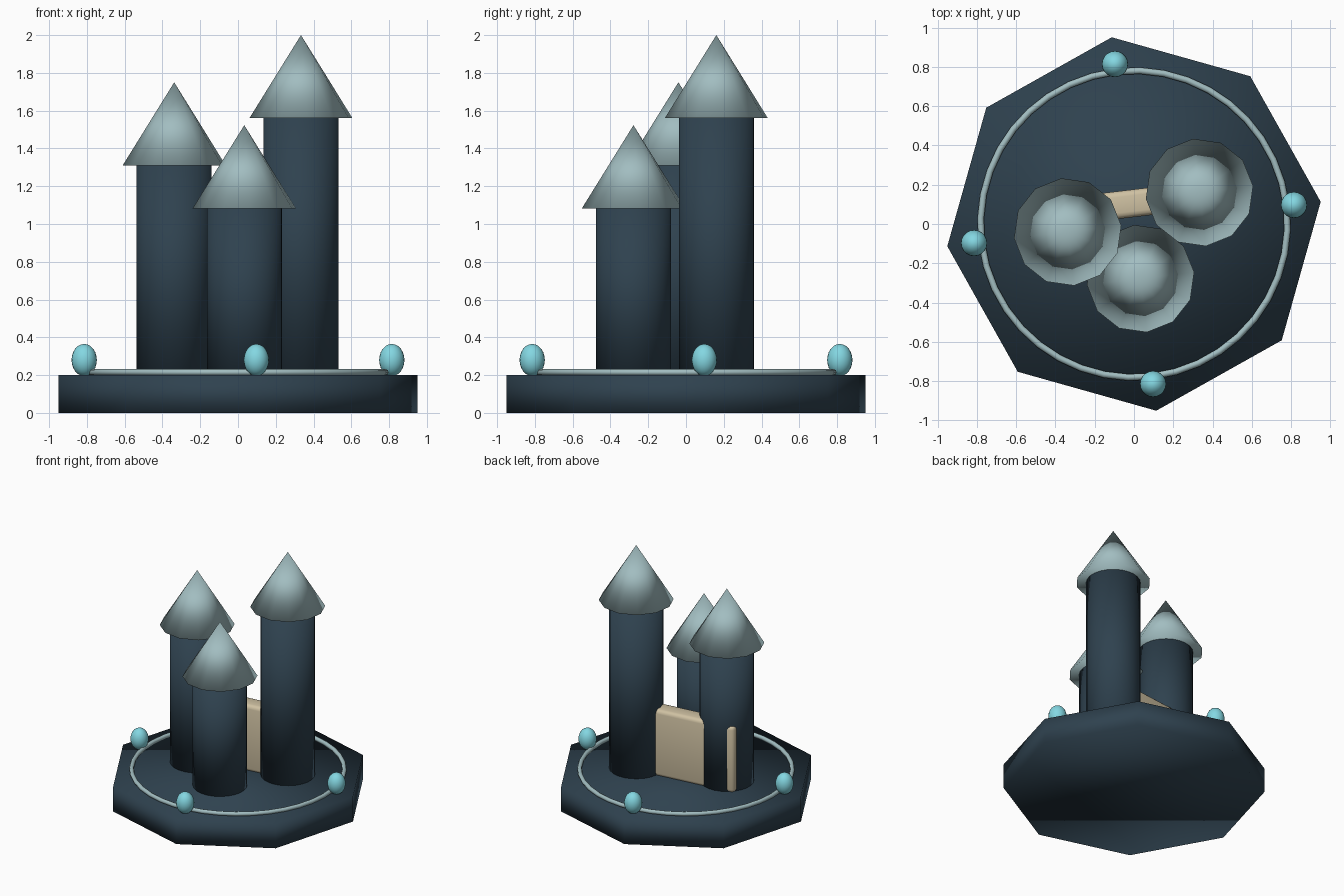
import bpy
from math import sin, cos, pi, radians

if "Cube" in bpy.data.objects:
    bpy.data.objects.remove(bpy.data.objects["Cube"])

TURN = radians(6.8)  # whole castle is turned slightly about z


def place(x, y, z):
    return (x * cos(TURN) - y * sin(TURN), x * sin(TURN) + y * cos(TURN), z)


def material(name, rgb):
    m = bpy.data.materials.new(name)
    m.diffuse_color = (*rgb, 1)
    m.use_nodes = True
    m.node_tree.nodes["Principled BSDF"].inputs["Base Color"].default_value = m.diffuse_color
    return m


dark = material("dark_stone", (0.028, 0.054, 0.078))
pale = material("pale_roof", (0.36, 0.51, 0.53))
aqua = material("aqua_gem", (0.23, 0.68, 0.76))
sand = material("sand_wall", (0.62, 0.53, 0.36))


def finish(name, mat):
    ob = bpy.context.object
    ob.name = name
    ob.data.materials.append(mat)
    bpy.ops.object.shade_smooth()
    return ob


def cylinder(name, x, y, r, z0, z1, sides, mat):
    bpy.ops.mesh.primitive_cylinder_add(
        vertices=sides, radius=r, depth=z1 - z0,
        location=place(x, y, (z0 + z1) / 2), rotation=(0, 0, TURN))
    return finish(name, mat)


# Octagonal base
cylinder("base", 0, 0, 0.957, 0, 0.2, 8, dark)

# Three towers with overhanging cone roofs
for name, x, y, top in (("left", -0.34, 0, 1.31),
                        ("right", 0.35, 0.12, 1.56),
                        ("front", 0, -0.28, 1.083)):
    cylinder(name + "_tower", x, y, 0.2, 0.19, top, 24, dark)
    bpy.ops.mesh.primitive_cone_add(
        vertices=12, radius1=0.275, radius2=0, depth=0.44,
        location=place(x, y, top + 0.22), rotation=(0, 0, TURN))
    finish(name + "_roof", pale)

# Rounded wall joining the two rear towers
bpy.ops.mesh.primitive_cube_add(size=1, location=place(0, 0.105, 0.46),
                                rotation=(0, 0, TURN))
bpy.context.object.scale = (0.98, 0.14, 0.54)
bpy.ops.object.transform_apply(location=False, rotation=False, scale=True)
wall = finish("wall", sand)
bevel = wall.modifiers.new("rounding", 'BEVEL')
bevel.width = 0.03
bevel.segments = 3

# Thin ring lying on the base
bpy.ops.mesh.primitive_torus_add(
    major_segments=40, minor_segments=8, major_radius=0.781,
    minor_radius=0.017, location=(0, 0, 0.215), rotation=(0, 0, TURN))
finish("ring", pale)

# Four egg-shaped gems around the ring
for i in range(4):
    a = i * pi / 2
    bpy.ops.mesh.primitive_uv_sphere_add(
        segments=20, ring_count=12, radius=1,
        location=place(0.82 * cos(a), 0.82 * sin(a), 0.28))
    bpy.context.object.scale = (0.067, 0.067, 0.085)
    finish(f"gem_{i + 1}", aqua)
